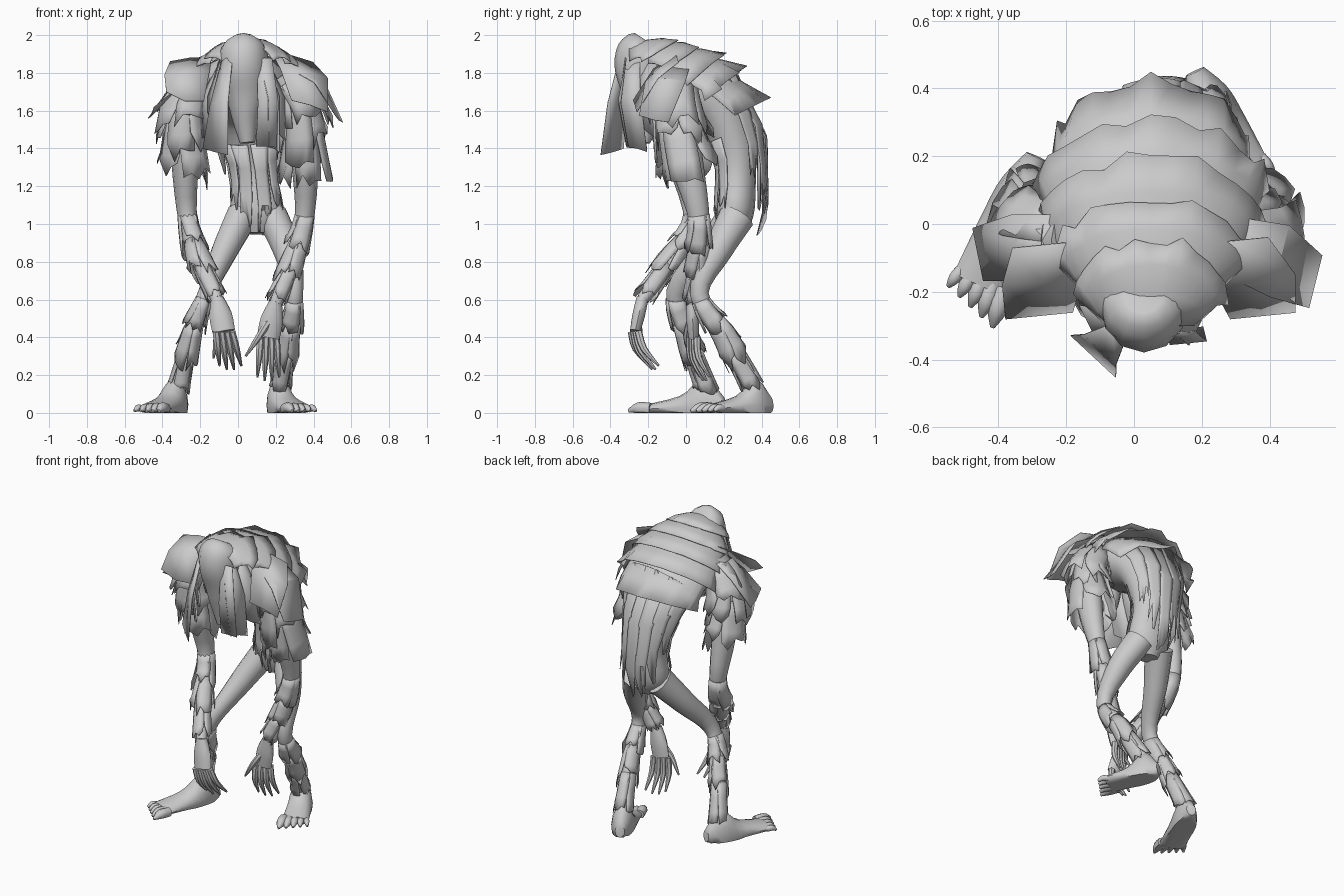
import bpy, bmesh, math, random
from mathutils import Vector

random.seed(4)
if "Cube" in bpy.data.objects:
    bpy.data.objects.remove(bpy.data.objects["Cube"])

hide = bpy.data.materials.new("grey_hide")
hide.use_nodes = True
grey = (0.6, 0.6, 0.6, 1)
hide.diffuse_color = grey
hide.node_tree.nodes["Principled BSDF"].inputs["Base Color"].default_value = grey


def finish(name, bm, thickness=0.0, angle=50):
    """Turn a bmesh into a named, shaded object."""
    bmesh.ops.recalc_face_normals(bm, faces=bm.faces)
    mesh = bpy.data.meshes.new(name)
    bm.to_mesh(mesh)
    bm.free()
    mesh.materials.append(hide)
    ob = bpy.data.objects.new(name, mesh)
    bpy.context.collection.objects.link(ob)
    bpy.ops.object.select_all(action='DESELECT')
    ob.select_set(True)
    bpy.context.view_layer.objects.active = ob
    bpy.ops.object.shade_smooth_by_angle(angle=math.radians(angle))
    if thickness:
        mod = ob.modifiers.new("thickness", 'SOLIDIFY')
        mod.thickness = thickness
        mod.offset = 0


def skin_grid(bm, rows, closed=False):
    """Join rows of points with quads."""
    vs = [[bm.verts.new(p) for p in row] for row in rows]
    n = len(vs[0])
    for a, b in zip(vs, vs[1:]):
        for j in range(n if closed else n - 1):
            k = (j + 1) % n
            bm.faces.new((a[j], a[k], b[k], b[j]))
    if closed:
        bm.faces.new(vs[0][::-1])
        bm.faces.new(vs[-1])


class Limb:
    """Smooth tube through stations (x, y, z, half width, half depth)."""

    def __init__(self, stations):
        self.s = [Vector(p) for p in stations]

    def at(self, t):
        n = len(self.s) - 1
        f = min(max(t, 0), 1) * n
        i = min(int(f), n - 1)
        f -= i
        a, b, c, d = (self.s[min(max(i + k, 0), n)] for k in (-1, 0, 1, 2))
        return b + (c - a) * (f / 2) + (a * 2 - b * 5 + c * 4 - d) * (f * f / 2) \
            + (b * 3 - a - c * 3 + d) * (f ** 3 / 2)

    def surface(self, t, ang, lift=0.0):
        p = self.at(t)
        step = 0.02
        tan = (self.at(t + step) - self.at(t - step)).to_3d().normalized()
        u = Vector((1, 0, 0))
        u = (u - tan * u.dot(tan)).normalized()
        v = tan.cross(u)
        return p.to_3d() + u * math.cos(ang) * (p[3] + lift) + v * math.sin(ang) * (p[4] + lift)

    def build(self, bm, rings=16, sides=12, floor=False):
        rows = []
        for r in range(rings + 1):
            row = [self.surface(r / rings, math.tau * k / sides) for k in range(sides)]
            if floor:
                row = [Vector((p.x, p.y, max(p.z, 0))) for p in row]
            rows.append(row)
        skin_grid(bm, rows, closed=True)

    def tuft(self, bm, t0, t1, ang, half, lift0, lift1):
        """Ragged patch of fur that lifts off the surface toward its tip."""
        rows = []
        ragged = [random.uniform(0.75, 1.1) for k in range(5)]
        for r in range(4):
            f = r / 3
            row = []
            for k in range(5):
                g = f * (ragged[k] if r == 3 else 1)
                a = ang + half * (k / 2 - 1) * (1 - 0.3 * f)
                row.append(self.surface(t0 + (t1 - t0) * g, a, lift0 + (lift1 - lift0) * f))
            rows.append(row)
        skin_grid(bm, rows)

    def fur(self, name, tiers, count, length, lift0, lift1):
        """Overlapping tiers of tufts all round the limb."""
        bm = bmesh.new()
        for i, t in enumerate(tiers):
            for k in range(count):
                ang = math.tau * (k + i / 2) / count + random.uniform(-0.2, 0.2)
                tip = min(t + length * random.uniform(0.8, 1.15), 0.99)
                self.tuft(bm, t, tip, ang, 4 / count, lift0, lift1 * random.uniform(0.7, 1.2))
        finish(name, bm, 0.004, 35)


def limb(name, stations, **kw):
    tube = Limb(stations)
    bm = bmesh.new()
    tube.build(bm, **kw)
    finish(name, bm)
    return tube


def ribbon(bm, path, widths, axis):
    """Hanging lock of hair with a slanted end."""
    axis = Vector(axis).normalized()
    rows = []
    for p, w in zip(path, widths):
        p = Vector(p)
        bow = Vector((0, 0, 0.02))
        rows.append([p - axis * w / 2 - bow, p, p + axis * w / 2 - bow * random.random()])
    rows[-1][0].z += random.uniform(0.02, 0.07)
    skin_grid(bm, rows)


# Hunched trunk and bowed head
trunk = limb("trunk", [
    (.1, .25, .95, .06, .06), (.1, .26, 1.06, .14, .1), (.09, .27, 1.25, .12, .1),
    (.07, .25, 1.42, .15, .12), (.05, .17, 1.6, .2, .14), (.03, .02, 1.72, .25, .16),
    (.02, -.12, 1.77, .2, .14), (.02, -.22, 1.8, .1, .1)], rings=24, sides=16)
limb("head", [
    (.03, -.2, 1.965, .06, .07), (.03, -.22, 1.93, .12, .13), (.03, -.24, 1.84, .13, .14),
    (.04, -.23, 1.7, .11, .11), (.04, -.22, 1.57, .075, .09), (.05, -.23, 1.43, .04, .04)])

# Arms
right_arm = limb("right_arm", [
    (-.17, -.05, 1.78, .09, .11), (-.28, -.05, 1.6, .08, .1), (-.28, 0, 1.3, .07, .085),
    (-.265, .04, 1.02, .05, .055), (-.2, -.09, .8, .05, .05), (-.11, -.23, .6, .032, .032)])
left_arm = limb("left_arm", [
    (.22, -.06, 1.78, .09, .11), (.33, -.05, 1.6, .08, .1), (.355, .01, 1.3, .07, .085),
    (.35, .07, 1.02, .05, .055), (.28, .06, .78, .05, .05), (.2, .03, .58, .032, .032)])

# Legs
right_leg = limb("right_leg", [
    (.02, .26, 1.04, .085, .095), (-.07, .12, .86, .07, .075), (-.165, -.05, .64, .045, .055),
    (-.25, .01, .4, .045, .05), (-.32, .12, .1, .04, .045)])
left_leg = limb("left_leg", [
    (.18, .27, 1.04, .085, .095), (.26, .17, .86, .075, .075), (.3, .07, .63, .045, .05),
    (.27, .21, .4, .045, .055), (.215, .37, .1, .04, .045)])


def hand(name, wrist, knuckle, tip, thumb, side):
    """Palm, four long curled fingers and a thumb."""
    wrist, knuckle, tip, thumb, side = map(Vector, (wrist, knuckle, tip, thumb, side))
    side.normalize()
    bm = bmesh.new()
    middle = wrist.lerp(knuckle, 0.5)
    Limb([(*wrist, .033, .033), (*middle, .06, .035), (*knuckle, .06, .028)]).build(bm, 6, 10)
    fingers = [(knuckle + side * 0.03 * k, tip + side * 0.042 * k
                + Vector((0, 0, 0.02 * abs(k)))) for k in (-1.5, -0.5, 0.5, 1.5)]
    fingers.append((wrist.lerp(knuckle, 0.4), thumb))
    for root, end in fingers:
        bend = root.lerp(end, 0.5) + Vector((0, -0.025, 0))
        Limb([(*root, .02, .02), (*bend, .018, .018), (*end, .006, .006)]).build(bm, 6, 7)
    finish(name, bm)


hand("right_hand", (-.11, -.23, .61), (-.075, -.27, .43), (-.04, -.17, .22), (-.13, -.2, .29), (.9, .4, 0))
hand("left_hand", (.2, .03, .59), (.16, .04, .4), (.16, .1, .16), (.04, .02, .3), (.9, .4, 0))


def foot(name, heel, toe):
    """Flat-soled foot with five spread toes; the largest is innermost."""
    heel, toe = Vector(heel), Vector(toe)
    ahead = (toe - heel).normalized()
    across = Vector((-ahead.y, ahead.x, 0)) * (1 if toe.x < 0 else -1)
    mid = heel.lerp(toe, 0.55)
    ankle = heel.lerp(toe, 0.25)
    bm = bmesh.new()
    Limb([(*heel, .03, .04), (*ankle, .068, .15), (*mid, .078, .065), (*toe, .085, .028)]
         ).build(bm, 10, 14, floor=True)
    for k in range(5):
        root = toe + across * (k - 2) * 0.034 - ahead * 0.02
        size = 0.018 + 0.003 * k
        end = root + ahead * (0.06 + 0.015 * k) + across * (k - 2) * 0.008
        end.z = 0.01
        knuckle = root.lerp(end, 0.55) + Vector((0, 0, 0.01))
        Limb([(*root, size, size), (*knuckle, size, size), (*end, .007, .008)]
             ).build(bm, 6, 8, floor=True)
    finish(name, bm)


foot("right_foot", (-.29, .2, .045), (-.455, -.18, .022))
foot("left_foot", (.18, .45, .045), (.32, .15, .022))

# Fur on the limbs
for side, arm, leg in (("right", right_arm, right_leg), ("left", left_arm, left_leg)):
    arm.fur(side + "_sleeve_fur", (.06, .14, .23), 5, .2, .01, .07)
    arm.fur(side + "_forearm_fur", (.58, .7, .82), 4, .17, .0, .025)
    leg.fur(side + "_shin_fur", (.54, .67, .8), 4, .17, .0, .022)

# Long strips of fur down the back, then short ones on the belly
bm = bmesh.new()
for deg, end, lift in ((38, .3, .05), (62, .17, .06), (84, .03, .07),
                       (106, .07, .07), (128, .2, .06), (148, .32, .05)):
    trunk.tuft(bm, .61, end, math.radians(deg), .24, .06, lift)
finish("back_strips", bm, 0.004, 35)
bm = bmesh.new()
for deg, end in ((215, .16), (248, .08), (287, .02), (320, .14)):
    trunk.tuft(bm, .46, end, math.radians(deg), .3, .005, .015)
finish("belly_strips", bm, 0.004, 35)

# Layered mantle: start (y, z), end (y, z), half widths and side drops
mantle = [((-.3, 1.95), (-.03, 1.98), .13, .23, .1, .12),
          ((-.2, 1.955), (.08, 1.945), .2, .3, .12, .15),
          ((-.12, 1.935), (.2, 1.9), .26, .34, .15, .18),
          ((-.02, 1.9), (.31, 1.83), .29, .35, .17, .18),
          ((.1, 1.86), (.43, 1.66), .29, .29, .18, .1)]
for n, (start, end, w0, w1, d0, d1) in enumerate(mantle):
    rows = []
    for r in range(4):
        f = r / 3
        row = []
        for k in range(15):
            a = math.radians(-84 + 12 * k)
            rag = random.uniform(-0.035, 0.02) if r == 3 else 0
            sag = 1 - math.cos(a)
            y = start[0] + (end[0] - start[0]) * f - 0.2 * sag * f + rag
            z = start[1] + (end[1] - start[1]) * f + 0.06 * f * (1 - f)
            row.append((.05 + (w0 + (w1 - w0) * f) * math.sin(a), y, z - (d0 + (d1 - d0) * f) * sag + rag / 2))
        rows.append(row)
    bm = bmesh.new()
    skin_grid(bm, rows)
    finish(f"mantle_layer_{n + 1}", bm, 0.004, 35)

# Shoulder flaps: one hangs forward and one outward on each side
bm = bmesh.new()
ribbon(bm, [(-.25, -.06, 1.88), (-.27, -.17, 1.81), (-.28, -.27, 1.65)], (.22, .24, .2), (1, .1, 0))
ribbon(bm, [(-.2, -.05, 1.84), (-.34, -.07, 1.74), (-.46, -.09, 1.57)], (.16, .2, .16), (-.2, 1, 0))
finish("right_shoulder_flaps", bm, 0.004, 35)
bm = bmesh.new()
ribbon(bm, [(.29, -.05, 1.89), (.35, -.16, 1.81), (.38, -.27, 1.63)], (.22, .26, .2), (1, .1, -.25))
ribbon(bm, [(.24, -.05, 1.87), (.43, -.11, 1.77), (.535, -.17, 1.55)], (.16, .22, .16), (.25, 1, 0))
finish("left_shoulder_flaps", bm, 0.004, 35)

# Locks of hair around the face
bm = bmesh.new()
ribbon(bm, [(-.06, -.33, 1.88), (-.1, -.37, 1.65), (-.12, -.39, 1.38)], (.08, .13, .18), (.7, -.65, 0))
ribbon(bm, [(.14, -.32, 1.88), (.16, -.35, 1.65), (.15, -.31, 1.41)], (.08, .11, .11), (1, .1, 0))
for s in (-1, 1):
    for x, y, low in ((.16, -.28, 1.4), (.2, -.19, 1.46)):
        ribbon(bm, [(.03 + s * .1, y, 1.9), (.03 + s * x, y - .02, 1.68), (.03 + s * x, y + .02, low)],
               (.08, .13, .12), (.5 * s, 1, 0))
finish("face_hair", bm, 0.004, 35)
